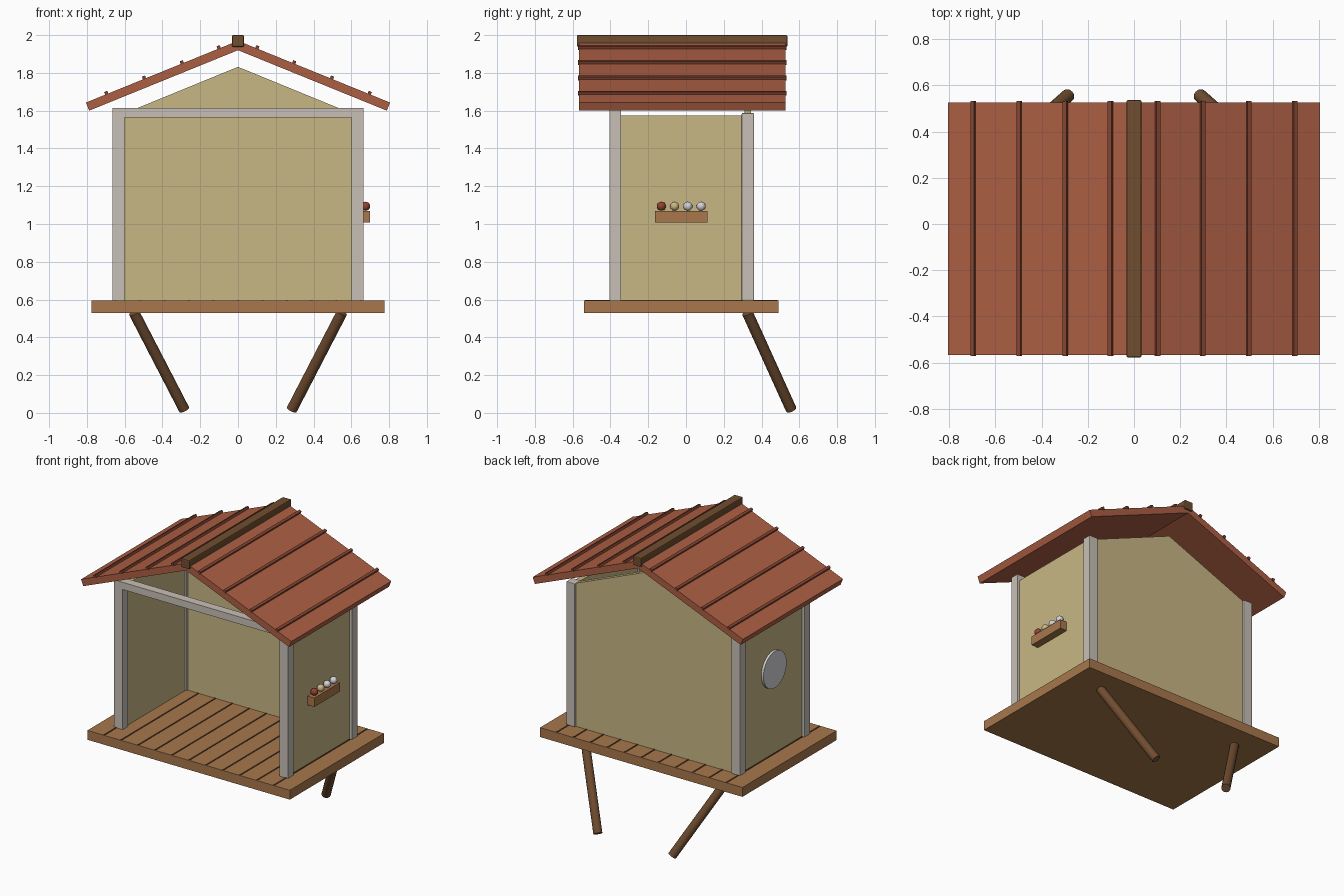
import bpy, bmesh, math
from mathutils import Vector

cube = bpy.data.objects.get("Cube")
if cube:
    bpy.data.objects.remove(cube, do_unlink=True)


def material(name, r, g, b):
    lin = [((c / 255 + 0.055) / 1.055) ** 2.4 if c > 10 else c / 255 / 12.92 for c in (r, g, b)]
    m = bpy.data.materials.new(name)
    m.use_nodes = True
    m.diffuse_color = (*lin, 1)
    bsdf = m.node_tree.nodes["Principled BSDF"]
    bsdf.inputs["Base Color"].default_value = (*lin, 1)
    bsdf.inputs["Roughness"].default_value = 0.8
    return m


TAN = material("tan plaster", 200, 183, 132)
POST = material("pale grey timber", 200, 192, 182)
DECK = material("deck wood", 168, 119, 76)
GROOVE = material("dark groove", 84, 57, 36)
ROOF = material("rust red roof", 172, 95, 68)
RIB = material("dark red rib", 132, 70, 50)
DARK = material("dark brown wood", 112, 77, 48)
RED = material("red brown bead", 146, 66, 48)
PALE = material("pale silver", 212, 212, 216)


def finish(name, bm, mat, bevel=0.0):
    bmesh.ops.recalc_face_normals(bm, faces=bm.faces)
    me = bpy.data.meshes.new(name)
    bm.to_mesh(me)
    bm.free()
    me.materials.append(mat)
    ob = bpy.data.objects.new(name, me)
    bpy.context.collection.objects.link(ob)
    if bevel:
        mod = ob.modifiers.new("soft_edges", 'BEVEL')
        mod.width = bevel
        mod.segments = 2
    return ob


def box(name, x, y, z, mat, bevel=0.0):
    """Box from (min, max) pairs."""
    bm = bmesh.new()
    bmesh.ops.create_cube(bm, size=1)
    for v in bm.verts:
        v.co = [p[0] if c < 0 else p[1] for c, p in zip(v.co, (x, y, z))]
    return finish(name, bm, mat, bevel)


def prism(name, profile, y0, y1, mat):
    """Extrude an (x, z) outline along y."""
    bm = bmesh.new()
    face = bm.faces.new([bm.verts.new((x, y0, z)) for x, z in profile])
    ext = bmesh.ops.extrude_face_region(bm, geom=[face])
    verts = [g for g in ext["geom"] if isinstance(g, bmesh.types.BMVert)]
    bmesh.ops.translate(bm, verts=verts, vec=(0, y1 - y0, 0))
    return finish(name, bm, mat)


def smooth(ob):
    bpy.ops.object.select_all(action='DESELECT')
    ob.select_set(True)
    bpy.context.view_layer.objects.active = ob
    bpy.ops.object.shade_smooth_by_angle(angle=math.radians(40))


def rod(name, a, b, radius, mat, sides):
    """Cylinder between two points."""
    a, b = Vector(a), Vector(b)
    bm = bmesh.new()
    bmesh.ops.create_cone(bm, cap_ends=True, segments=sides, radius1=radius,
                          radius2=radius, depth=(b - a).length)
    ob = finish(name, bm, mat)
    ob.location = (a + b) / 2
    ob.rotation_mode = 'QUATERNION'
    ob.rotation_quaternion = (b - a).to_track_quat('Z', 'Y')
    smooth(ob)
    return ob


# Deck with plank grooves
box("deck", (-0.775, 0.775), (-0.54, 0.49), (0.53, 0.595), DECK)
for i in range(-5, 6):
    x = i * 0.13
    box("deck_groove", (x - 0.005, x + 0.005), (-0.535, 0.485), (0.593, 0.598), GROOVE)

# Walls, open front
box("back_wall", (-0.61, 0.61), (0.31, 0.345), (0.595, 1.568), TAN)
prism("back_gable", [(-0.645, 1.568), (0.645, 1.568), (0, 1.832)], 0.31, 0.345, TAN)

# Parts on both sides
for s, side in ((1, "left"), (-1, "right")):
    def sx(a, b):
        return tuple(sorted((s * a, s * b)))
    box(side + "_wall", sx(0.612, 0.648), (-0.35, 0.30), (0.595, 1.575), TAN)
    box(side + "_front_post", sx(0.6, 0.665), (-0.405, -0.345), (0.595, 1.565), POST)
    box(side + "_back_post", sx(0.6, 0.665), (0.295, 0.36), (0.595, 1.587), POST, 0.004)
    # Slanted brace legs
    rod(side + "_leg", (s * 0.55, 0.325, 0.53), (s * 0.285, 0.557, 0.018), 0.029, DARK, 16)
    # Roof slope and its raised ribs
    prism(side + "_roof", [(0, 1.970), (s * 0.805, 1.643), (s * 0.788, 1.600), (0, 1.920)],
          -0.567, 0.527, ROOF)
    run = Vector((s * 0.926, -0.376))
    up = Vector((s * 0.376, 0.926))
    for x in (0.1, 0.295, 0.495, 0.695):
        c = Vector((s * x, 1.970 - x * 0.406))
        outline = [c - run * 0.009 - up * 0.005, c + run * 0.009 - up * 0.005,
                   c + run * 0.009 + up * 0.015, c - run * 0.009 + up * 0.015]
        prism(side + "_roof_rib", [tuple(p) for p in outline], -0.572, 0.532, RIB)

# Front beam and roof ridge
box("front_beam", (-0.665, 0.665), (-0.405, -0.345), (1.565, 1.615), POST)
box("ridge_cap", (-0.032, 0.032), (-0.578, 0.537), (1.938, 2.0), DARK, 0.006)

# Small shelf with beads on one side wall
box("shelf", (0.64, 0.70), (-0.165, 0.115), (1.008, 1.07), DECK)
for y, mat in ((-0.13, RED), (-0.06, TAN), (0.01, PALE), (0.08, PALE)):
    bm = bmesh.new()
    bmesh.ops.create_uvsphere(bm, u_segments=16, v_segments=10, radius=0.024)
    bead = finish("bead", bm, mat)
    bead.location = (0.676, y, 1.094)
    smooth(bead)

# Round disc on the other side wall
rod("round_disc", (-0.64, -0.025, 1.185), (-0.664, -0.025, 1.185), 0.127, PALE, 32)
